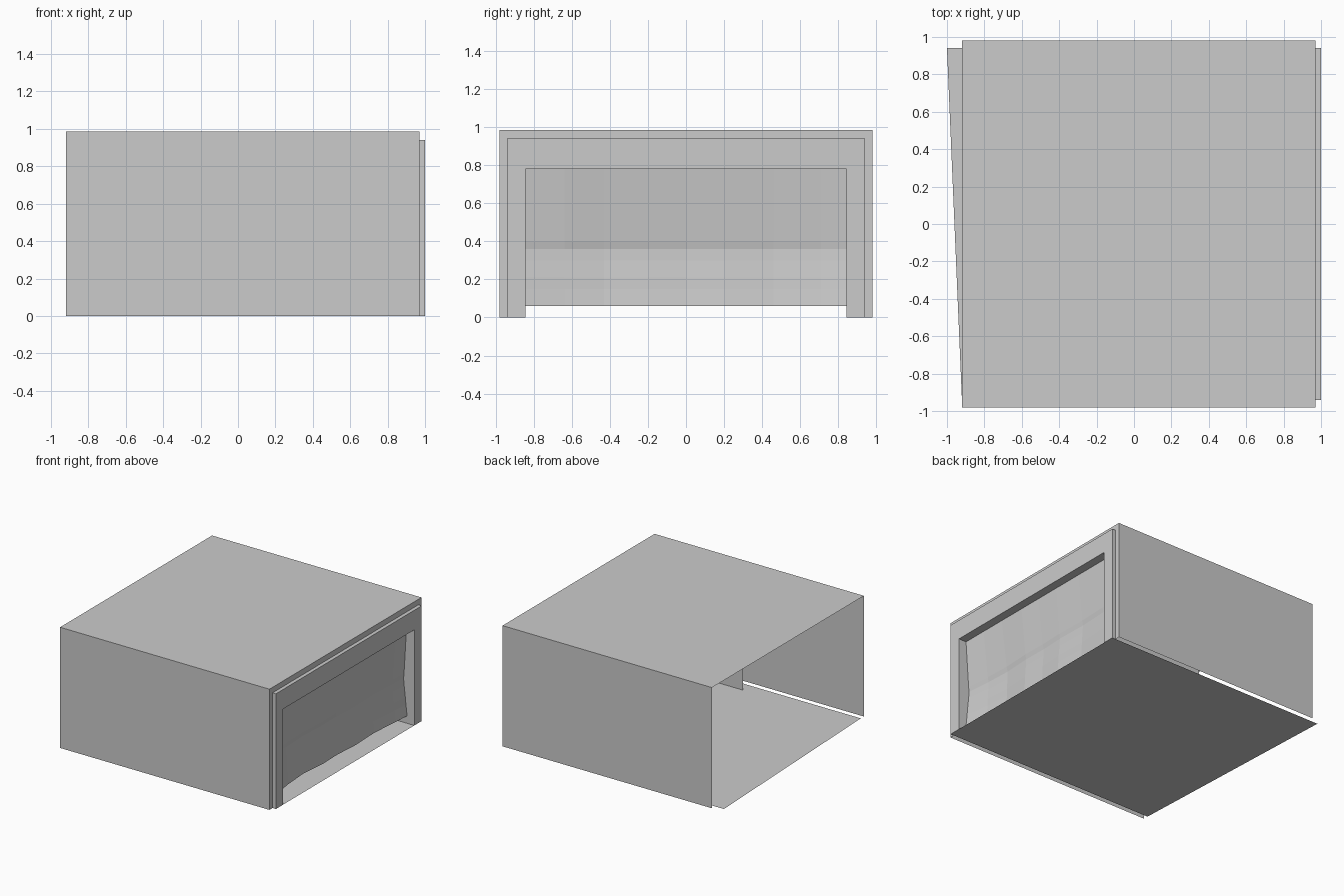
import bpy, bmesh

if "Cube" in bpy.data.objects:
    bpy.data.objects.remove(bpy.data.objects["Cube"])


def make_object(name, bm):
    mesh = bpy.data.meshes.new(name)
    bm.to_mesh(mesh)
    bm.free()
    obj = bpy.data.objects.new(name, mesh)
    bpy.context.collection.objects.link(obj)
    return obj


def loft(name, rows):
    """Bridge successive rows of points with quads."""
    bm = bmesh.new()
    rings = [[bm.verts.new(p) for p in row] for row in rows]
    for r0, r1 in zip(rings, rings[1:]):
        for i in range(len(r0) - 1):
            bm.faces.new((r0[i], r1[i], r1[i + 1], r0[i + 1]))
    return make_object(name, bm)


def arch(w, h, x):
    """Square-cornered arch in the YZ plane: half width, height, position."""
    return [(x, -w, 0), (x, -w, h), (x, w, h), (x, w, 0)]


# Outer walls and roof, open at the back end, with a front rim
loft("outer_shell", [arch(0.98, 0.985, -0.92), arch(0.98, 0.985, 0.97),
                     arch(0.94, 0.94, 0.97)])

# Raised door frame whose inner reveal runs deep into the shell
loft("door_frame", [arch(0.94, 0.94, 0.97), arch(0.94, 0.94, 1.0),
                    arch(0.845, 0.78, 1.0), arch(0.845, 0.78, 0.075)])

# Floor sheet with a slanted back edge
bm = bmesh.new()
bm.faces.new([bm.verts.new(p) for p in
              ((-1, 0.94, 0), (-0.92, -0.94, 0), (1, -0.94, 0), (1, 0.94, 0))])
make_object("floor", bm)

# Hanging curtain: straight at the top, creased below the middle
cols = [-0.845, -0.64, -0.43, -0.2, 0.0, 0.2, 0.46, 0.71, 0.845]
folds = [0.0, -0.03, -0.045, -0.025, -0.03, -0.015, -0.025, -0.005, 0.005]
# height, set-back of the row, strength of the folds
levels = [(0.78, 0.93, 0.0), (0.40, 0.905, 0.5), (0.36, 0.90, 0.6),
          (0.30, 0.905, 0.7), (0.21, 0.915, 0.8), (0.15, 0.92, 0.9),
          (0.06, 0.93, 1.0)]
loft("curtain", [[(x + k * f, y, z) for y, f in zip(cols, folds)]
                 for z, x, k in reversed(levels)]).data.flip_normals()
